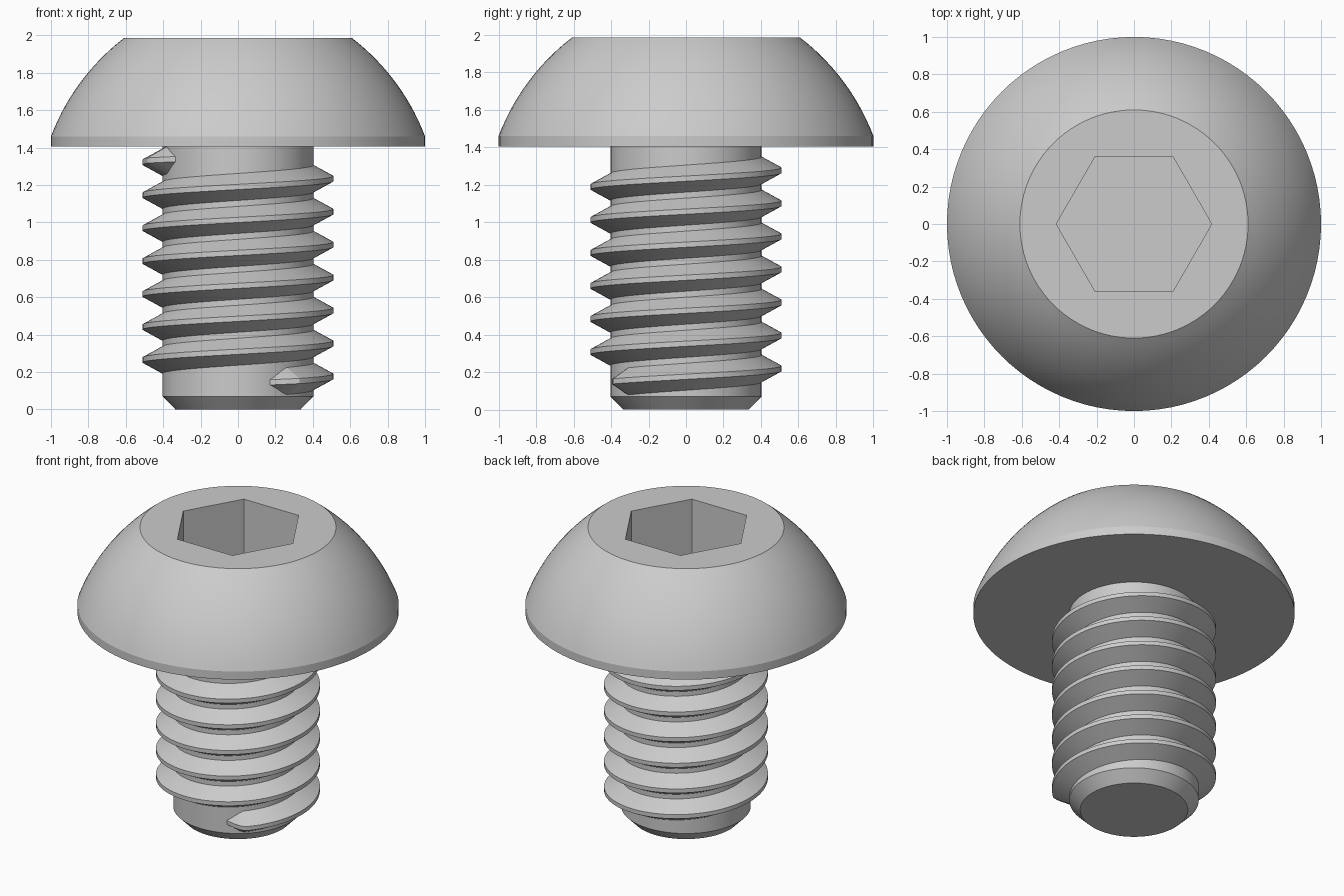
import bpy, bmesh
from math import sin, cos, pi, radians, asin, atan2, hypot

cube = bpy.data.objects.get("Cube")
if cube:
    bpy.data.objects.remove(cube, do_unlink=True)

SEG = 96
steel = bpy.data.materials.new("grey_steel")
steel.use_nodes = True
steel.diffuse_color = (0.6, 0.6, 0.6, 1)
steel.node_tree.nodes["Principled BSDF"].inputs["Base Color"].default_value = (0.6, 0.6, 0.6, 1)


def loft(name, rings, closed=True):
    """Skin a list of equal-length closed rings and cap both ends."""
    bm = bmesh.new()
    rows = [[bm.verts.new(p) for p in ring] for ring in rings]
    n = len(rows[0])
    for a, b in zip(rows, rows[1:]):
        for i in range(n):
            j = (i + 1) % n
            bm.faces.new((a[i], a[j], b[j], b[i]))
    bm.faces.new(rows[0][::-1])
    bm.faces.new(rows[-1])
    bmesh.ops.recalc_face_normals(bm, faces=bm.faces)
    mesh = bpy.data.meshes.new(name)
    bm.to_mesh(mesh)
    bm.free()
    mesh.materials.append(steel)
    obj = bpy.data.objects.new(name, mesh)
    bpy.context.collection.objects.link(obj)
    bpy.ops.object.select_all(action='DESELECT')
    obj.select_set(True)
    bpy.context.view_layer.objects.active = obj
    bpy.ops.object.shade_smooth_by_angle(angle=radians(17))
    return obj


def circle(r, z):
    return [(r * cos(2 * pi * i / SEG), r * sin(2 * pi * i / SEG), z) for i in range(SEG)]


def hexagon(apothem, z):
    """Hexagon with corners on the x axis, sampled like a circle."""
    pts = []
    for i in range(SEG):
        t = 2 * pi * i / SEG
        r = apothem / cos(t % (pi / 3) - pi / 6)
        pts.append((r * cos(t), r * sin(t), z))
    return pts


def arc(p, q, radius, steps):
    """Outward-bulging arc from p to q as (r, z) points."""
    dx, dz = q[0] - p[0], q[1] - p[1]
    chord = hypot(dx, dz)
    half = asin(chord / 2 / radius)
    h = radius * cos(half)
    cx = (p[0] + q[0]) / 2 - h * dz / chord
    cz = (p[1] + q[1]) / 2 + h * dx / chord
    start = atan2(p[1] - cz, p[0] - cx)
    return [(cx + radius * cos(start + 2 * half * k / steps),
             cz + radius * sin(start + 2 * half * k / steps)) for k in range(steps + 1)]


# Domed head with rim, flat top and hex socket
dome = arc((1.0, 1.46), (0.61, 1.985), 1.2, 14)
loft("head", [circle(1.0, 1.405)] + [circle(r, z) for r, z in dome]
     + [hexagon(0.36, 1.985), hexagon(0.36, 1.585)])

# Shank with chamfered tip
loft("shank", [circle(0.335, 0), circle(0.403, 0.07), circle(0.403, 1.41)])

# Right-handed helical thread, tapering into the shank at both ends
PITCH, FIRST, LAST, TAPER = 0.1762, -65, 2374, 14
sections = []
steps = 640
for k in range(steps + 1):
    deg = FIRST + (LAST - FIRST) * k / steps
    f = min(1, (deg - FIRST) / TAPER, (LAST - deg) / TAPER)
    crest = 0.403 + 0.107 * f
    base = 0.02 + 0.062 * f
    z = 0.176 + PITCH * deg / 360
    t = radians(deg)
    profile = ((0.385, -base), (crest, -0.014), (crest, 0.014), (0.385, base))
    sections.append([(r * cos(t), r * sin(t), z + dz) for r, dz in profile])
loft("thread", sections)
